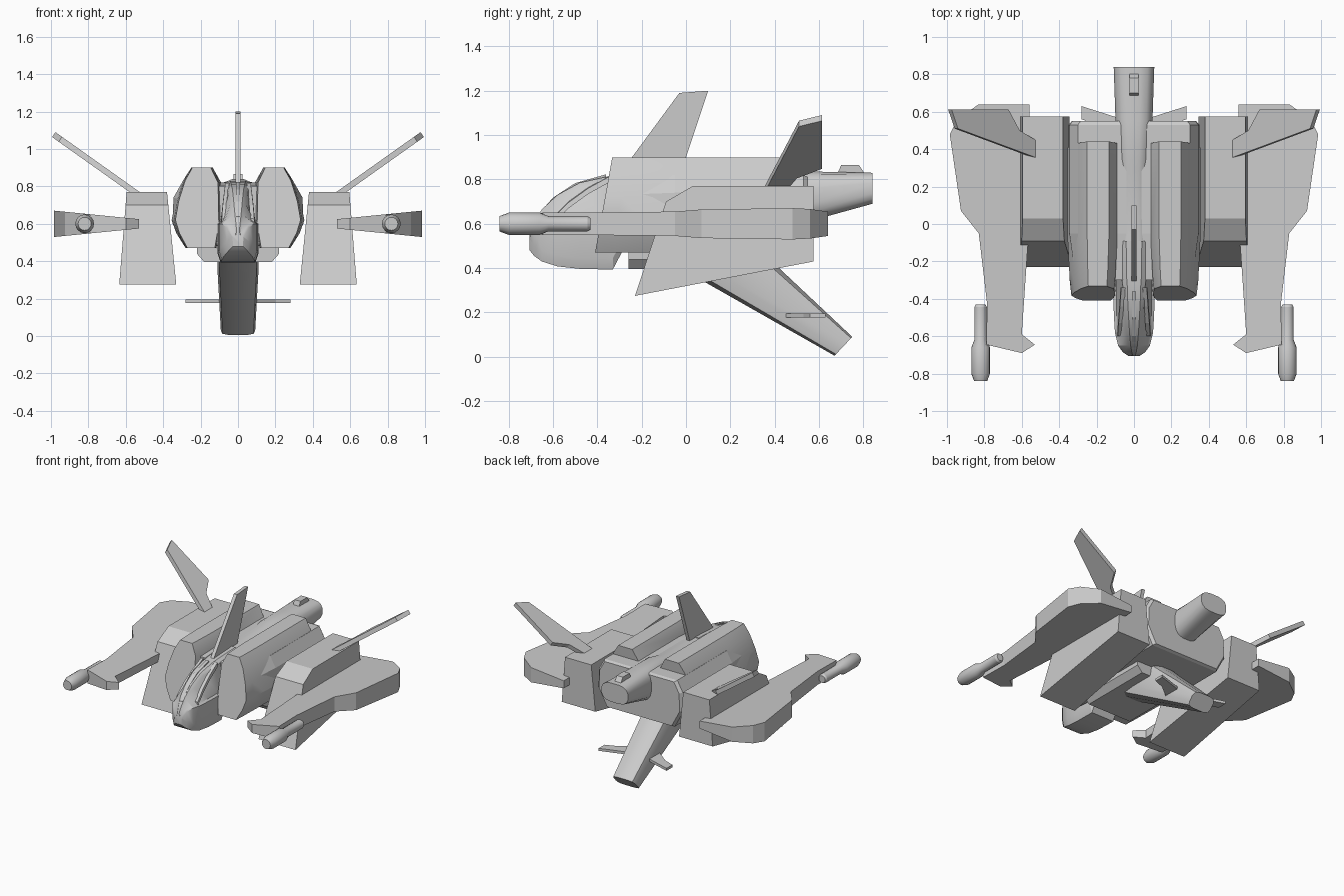
import bpy, bmesh, math


def loft(name, rings, mirror=False, smooth=None):
    """Skin matching closed rings of 3D points and cap both ends."""
    bm = bmesh.new()
    vs = [[bm.verts.new(p) for p in r] for r in rings]
    n = len(rings[0])
    for a, b in zip(vs, vs[1:]):
        for i in range(n):
            j = (i + 1) % n
            bm.faces.new((a[i], a[j], b[j], b[i]))
    bm.faces.new(vs[0][::-1])
    bm.faces.new(vs[-1])
    bmesh.ops.recalc_face_normals(bm, faces=bm.faces)
    me = bpy.data.meshes.new(name)
    bm.to_mesh(me)
    bm.free()
    ob = bpy.data.objects.new(name, me)
    bpy.context.collection.objects.link(ob)
    if mirror:
        ob.modifiers.new("mirror", 'MIRROR').use_mirror_merge = False
    if smooth:
        bpy.ops.object.select_all(action='DESELECT')
        ob.select_set(True)
        bpy.context.view_layer.objects.active = ob
        bpy.ops.object.shade_smooth_by_angle(angle=math.radians(smooth))
    return ob


def prism(name, pts, low, high, mirror=False):
    """Two copies of a flat outline, each placed by its own function."""
    return loft(name, [[low(*p) for p in pts], [high(*p) for p in pts]], mirror)


def plate(name, pts, x0, x1, mirror=False):
    """Side outline (y, z) extruded between two x values."""
    return prism(name, pts, lambda y, z: (x0, y, z), lambda y, z: (x1, y, z), mirror)


def full(half):
    """Complete a symmetric section from its right half."""
    return half + [(-x, z) for x, z in reversed(half)]


# Hull core between the engine pods
core = full([(0.30, 0.82), (0.345, 0.74), (0.35, 0.60), (0.28, 0.47)])
loft("hull_core", [[(x * s, y, 0.64 + (z - 0.64) * s) for x, z in core]
                   for y, s in ((-0.30, 0.9), (-0.05, 1), (0.53, 1), (0.55, 0.95))])

# Engine pods with raked front faces
pod = [(0.135, 0.90), (0.25, 0.90), (0.295, 0.83), (0.335, 0.72), (0.355, 0.62),
       (0.33, 0.55), (0.28, 0.47), (0.11, 0.47), (0.085, 0.60), (0.09, 0.82)]
rings = []
for y, s, rake in ((-0.41, 0.86, 0.18), (-0.33, 0.92, 0.15), (-0.20, 0.96, 0.05),
                   (-0.08, 1, 0), (0.39, 1, 0.12)):
    rings.append([(0.21 + (x - 0.21) * s, y + (z - 0.47) * rake, z) for x, z in pod])
loft("engine_pod", rings, True, 28)

# Cockpit nose: y, half width, canopy half width, bottom, top
nose = []
for y, w, c, zb, zt in ((-0.705, 0.03, 0.012, 0.48, 0.56), (-0.685, 0.06, 0.02, 0.455, 0.61),
                        (-0.65, 0.085, 0.03, 0.43, 0.665), (-0.58, 0.102, 0.04, 0.408, 0.73),
                        (-0.48, 0.108, 0.05, 0.397, 0.785), (-0.36, 0.11, 0.06, 0.394, 0.812),
                        (-0.33, 0.11, 0.06, 0.394, 0.815), (-0.29, 0.11, 0.065, 0.47, 0.82),
                        (-0.09, 0.11, 0.07, 0.47, 0.83)):
    sill = min(0.60, zt - 0.03)
    nose.append([(x, y, z) for x, z in full(
        [(c * 0.6, zt), (c, zt - 0.02), (w * 0.86, sill + 0.01), (w, sill),
         (w, zb + 0.05), (w * 0.85, zb)])])
loft("cockpit", nose, False, 30)

# Canopy frames: side rails and centre rail
rail = [(-0.60, 0.085, 0.62), (-0.53, 0.08, 0.69), (-0.44, 0.073, 0.755), (-0.34, 0.066, 0.81)]
loft("canopy_rail", [[(x - 0.02, y, z - 0.02), (x + 0.006, y, z - 0.02),
                      (x + 0.002, y, z + 0.006), (x - 0.02, y, z + 0.01)]
                     for y, x, z in rail], True)
ridge = [(-0.67, 0.63), (-0.60, 0.71), (-0.50, 0.775), (-0.36, 0.815)]
loft("canopy_ridge", [[(-0.012, y, z - 0.03), (0.012, y, z - 0.03),
                       (0.012, y, z + 0.008), (-0.012, y, z + 0.008)] for y, z in ridge])

# Spine and rear boom
boom = []
for y, w, zb, zt in ((-0.10, 0.09, 0.60, 0.825), (0.28, 0.085, 0.60, 0.825), (0.35, 0.09, 0.58, 0.84),
                     (0.55, 0.10, 0.61, 0.836), (0.84, 0.11, 0.69, 0.83)):
    zm, h = (zb + zt) / 2, (zt - zb) / 2
    ring = []
    for k in range(16):
        a = math.tau * (k + 0.5) / 16
        sx, sz = math.cos(a), math.sin(a)
        ring.append((w * math.copysign(abs(sx) ** 0.7, sx), y,
                     zm + h * math.copysign(min(1, abs(sz) ** 0.7 * 1.02), sz)))
    boom.append(ring)
loft("rear_boom", boom, False, 40)
plate("boom_block", [(0.68, 0.82), (0.70, 0.865), (0.78, 0.865), (0.81, 0.82)], -0.025, 0.025)

# Dorsal fin
plate("dorsal_fin", [(-0.31, 0.81), (-0.03, 1.19), (0.10, 1.20), (-0.03, 0.81)], -0.013, 0.013)

# Belly block
belly = full([(0.22, 0.49), (0.22, 0.44), (0.18, 0.395)])
loft("belly_block", [[(x, y, z) for x, z in belly] for y in (-0.26, 0.30)])

# Ventral tail: leading and trailing points per station, chamfered edges
vent = []
for (y0, z0), (y1, z1), w in (((-0.15, 0.47), (0.35, 0.47), 0.112),
                              ((0.08, 0.34), (0.42, 0.40), 0.11),
                              ((0.67, 0.005), (0.75, 0.09), 0.092)):
    sec = [(w * 0.5, 0), (w * 0.9, 0.08), (w, 0.3), (w, 0.7), (w * 0.85, 0.93), (w * 0.45, 1)]
    vent.append([(x, y0 + (y1 - y0) * t, z0 + (z1 - z0) * t) for x, t in full(sec)])
loft("ventral_tail", vent, False, 35)
prism("ventral_finlet", [(0.06, 0.42), (0.20, 0.53), (0.28, 0.56), (0.28, 0.63), (0.06, 0.56)],
      lambda x, y: (x, y, 0.177), lambda x, y: (x, y, 0.196), True)

# Side nacelles, widening downward
side = [(-0.23, 0.275), (-0.09, 0.70), (0.03, 0.77), (0.575, 0.77), (0.575, 0.43)]
prism("side_nacelle", side,
      lambda y, z: (0.33 + 0.1 * (z - 0.275), y, z),
      lambda y, z: (0.635 - 0.08 * (z - 0.275), y, z), True)

# Outer wings, thickening toward the tip
wing = [(0.53, -0.645), (0.60, -0.69), (0.79, -0.645), (0.785, -0.43), (0.83, -0.05), (0.925, 0.07),
        (0.985, 0.48), (0.945, 0.56), (0.83, 0.64), (0.56, 0.64), (0.56, 0.0), (0.60, -0.59)]
prism("outer_wing", wing,
      lambda x, y: (x, y, 0.60 - 0.025 - 0.1 * (x - 0.53)),
      lambda x, y: (x, y, 0.60 + 0.025 + 0.1 * (x - 0.53)), True)

# Wing guns
barrel = ((-0.84, 0.035), (-0.80, 0.05), (-0.66, 0.05), (-0.62, 0.034), (-0.445, 0.034), (-0.43, 0.026))
loft("wing_gun", [[(0.82 + r * math.cos(math.tau * k / 16), y, 0.60 + r * math.sin(math.tau * k / 16))
                   for k in range(16)] for y, r in barrel], True, 25)

# Canted tail fins on the nacelles
fin = [(0.52, 0.35), (0.95, 0.51), (0.985, 0.613), (0.68, 0.613), (0.62, 0.50), (0.52, 0.44)]
prism("canted_fin", fin,
      lambda x, y: (x + 0.009, y, 0.748 + (x - 0.54) * 0.71),
      lambda x, y: (x - 0.009, y, 0.774 + (x - 0.54) * 0.71), True)
